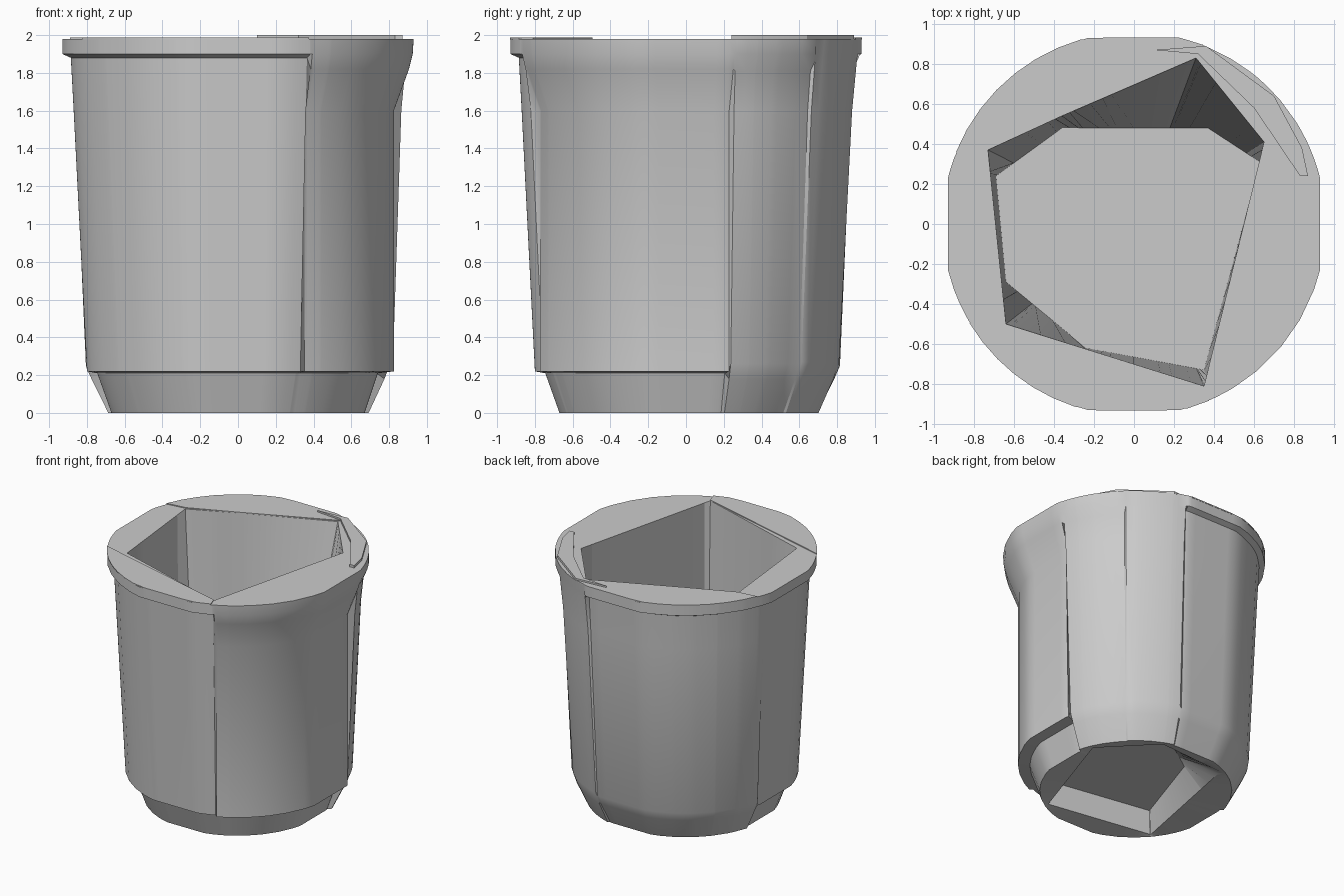
import bpy, bmesh, math

old = bpy.data.objects.get("Cube")
if old:
    bpy.data.objects.remove(old, do_unlink=True)

grey = bpy.data.materials.new("plain_grey")
grey.use_nodes = True
grey.diffuse_color = (0.6, 0.6, 0.6, 1)
grey.node_tree.nodes["Principled BSDF"].inputs["Base Color"].default_value = (0.6, 0.6, 0.6, 1)

# Polygons of the opening, the inside floor and the recess under the base
OPENING = [(0.65, 0.41), (0.31, 0.83), (-0.36, 0.54), (-0.73, 0.37), (-0.64, -0.5), (0.35, -0.81)]
FLOOR = [(0.63, 0.31), (0.37, 0.48), (-0.36, 0.48), (-0.69, 0.24), (-0.64, -0.29), (-0.24, -0.62), (0.35, -0.73)]
RECESS = [(0.62, 0.27), (0.26, 0.64), (-0.32, 0.6), (-0.52, -0.43), (0.34, -0.57)]
RECESS_TOP = [(0.6, 0.26), (0.25, 0.6), (-0.28, 0.24), (-0.5, -0.42), (0.34, -0.56)]

# Wall profiles (radius, height) from rim to base
LIPPED = [(0.93, 1.98), (0.93, 1.9), (0.885, 1.88), (0.87, 1.6), (0.80, 0.22), (0.745, 0.21), (0.67, 0.0)]
FLARED = [(0.93, 1.98), (0.925, 1.9), (0.905, 1.82), (0.825, 1.6), (0.825, 0.22), (0.74, 0.21), (0.67, 0.0)]
OVERHUNG = [(0.93, 1.98), (0.93, 1.9), (0.895, 1.81), (0.875, 1.6), (0.815, 0.26), (0.785, 0.18), (0.7, 0.0)]
PLAIN = [(0.93, 1.98), (0.92, 1.9), (0.915, 1.86), (0.89, 1.6), (0.82, 0.27), (0.79, 0.18), (0.71, 0.0)]
BACK = [(0.93, 1.98), (0.93, 1.9), (0.89, 1.88), (0.875, 1.6), (0.815, 0.25), (0.785, 0.18), (0.695, 0.0)]

# Panels round the wall: end angle and profile
PANELS = [(-66, LIPPED), (16, FLARED), (46, OVERHUNG), (74, PLAIN), (164, BACK), (181, LIPPED)]


def profile(deg):
    d = (deg + 180) % 360 - 180
    return next(p for end, p in PANELS if d < end)


def outline(deg, r):
    """Round outline flattened on its four sides."""
    a = math.radians(deg)
    c, s = math.cos(a), math.sin(a)
    k = min(1.03 * r, r / max(abs(c), abs(s)))
    return k * c, k * s


def on_polygon(deg, poly):
    """Point where a ray from the centre meets a polygon."""
    a = math.radians(deg)
    c, s = math.cos(a), math.sin(a)
    best = 0
    for (x1, y1), (x2, y2) in zip(poly, poly[1:] + poly[:1]):
        ex, ey = x2 - x1, y2 - y1
        den = c * ey - s * ex
        if abs(den) < 1e-9:
            continue
        t = (x1 * ey - y1 * ex) / den
        u = (x1 * s - y1 * c) / den
        if t > 0 and -1e-4 <= u <= 1.0001:
            best = max(best, t)
    return best * c, best * s


def finish(name, bm, angle=30):
    bmesh.ops.recalc_face_normals(bm, faces=bm.faces)
    mesh = bpy.data.meshes.new(name)
    bm.to_mesh(mesh)
    bm.free()
    mesh.materials.append(grey)
    ob = bpy.data.objects.new(name, mesh)
    bpy.context.collection.objects.link(ob)
    bpy.ops.object.select_all(action="DESELECT")
    ob.select_set(True)
    bpy.context.view_layer.objects.active = ob
    bpy.ops.object.shade_smooth_by_angle(angle=math.radians(angle))


# Directions: even steps, polygon corners and crisp steps at the panel edges
angles = {float(d) for d in range(0, 360, 10)}
for side in range(0, 360, 90):
    angles |= {(side - 14) % 360, side + 14}
for poly in (OPENING, FLOOR, RECESS, RECESS_TOP):
    angles |= {round(math.degrees(math.atan2(y, x)) % 360, 3) for x, y in poly}
for end, _ in PANELS[:-1]:
    angles |= {(end - 0.4) % 360, (end + 0.4) % 360}
angles = sorted(angles)

# Bucket: one closed shell of rings, inside floor to underside
bm = bmesh.new()
rings = []


def add_ring(point):
    rings.append([bm.verts.new(point(d)) for d in angles])


add_ring(lambda d: (*on_polygon(d, FLOOR), 0.24))
add_ring(lambda d: (*on_polygon(d, OPENING), 1.98))
for i in range(len(PLAIN)):
    add_ring(lambda d: (*outline(d, profile(d)[i][0]), profile(d)[i][1]))
add_ring(lambda d: (*on_polygon(d, RECESS), 0.01))
add_ring(lambda d: (*on_polygon(d, RECESS_TOP), 0.2))
n = len(angles)
for lower, upper in zip(rings, rings[1:]):
    for j in range(n):
        k = (j + 1) % n
        bm.faces.new((lower[j], lower[k], upper[k], upper[j]))
bm.faces.new(rings[0])
bm.faces.new(rings[-1])
finish("bucket", bm)


def plate(name, points, bottom, top):
    bm = bmesh.new()
    low = [bm.verts.new((x, y, bottom)) for x, y in points]
    high = [bm.verts.new((x, y, top)) for x, y in points]
    bm.faces.new(low)
    bm.faces.new(high)
    for j in range(len(points)):
        k = (j + 1) % len(points)
        bm.faces.new((low[j], low[k], high[k], high[j]))
    finish(name, bm, 20)


def arc(start, end):
    return [outline(start + (end - start) * i / 12, 0.932) for i in range(13)]


# Overlapping rim plates
plate("front_rim_plate", arc(211, 293) + [(0.35, -0.81)], 1.978, 1.987)
plate("back_rim_plate", arc(69, 158) + [(-0.73, 0.38), (-0.36, 0.54), (0.31, 0.84)], 1.978, 1.987)

# Raised sliver on the back left rim
plate("rim_ridge", [(0.1, 0.87), (0.32, 0.85), (0.6, 0.58), (0.83, 0.24), (0.87, 0.24),
                    (0.84, 0.38), (0.7, 0.64), (0.36, 0.89)], 1.978, 2.0)
